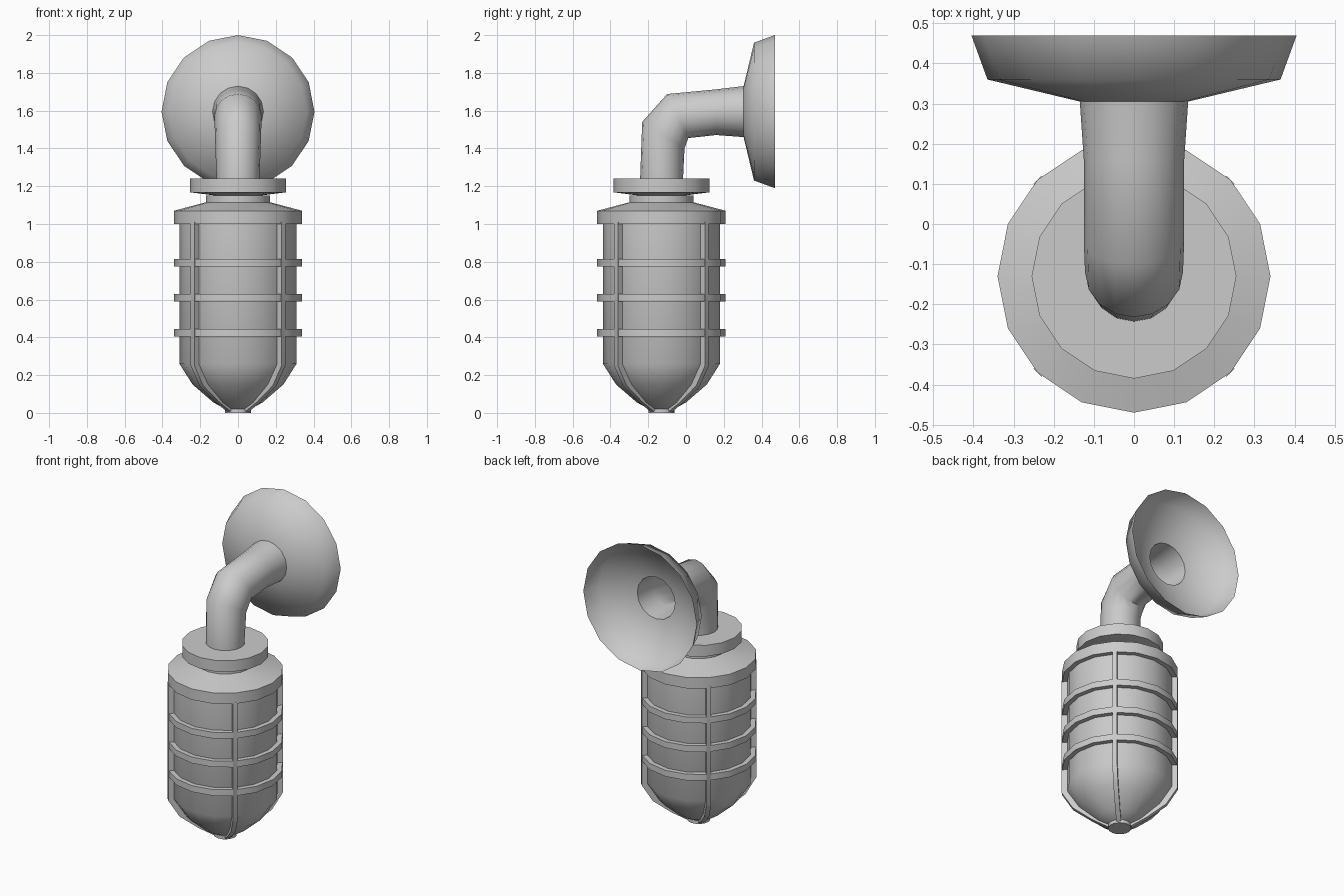
import bpy, bmesh, math
from mathutils import Vector, Matrix

if "Cube" in bpy.data.objects:
    bpy.data.objects.remove(bpy.data.objects["Cube"])

SIDES = 16
AXIS_Y = -0.13          # lamp body axis
ARM_Z = 1.595           # wall plate axis


def finish(name, bm, angle=40):
    bmesh.ops.remove_doubles(bm, verts=bm.verts, dist=1e-5)
    bmesh.ops.recalc_face_normals(bm, faces=bm.faces)
    me = bpy.data.meshes.new(name)
    bm.to_mesh(me)
    bm.free()
    me.shade_smooth()
    me.set_sharp_from_angle(angle=math.radians(angle))
    ob = bpy.data.objects.new(name, me)
    bpy.context.collection.objects.link(ob)
    return ob


def loft(name, rings, cap_ends=(False, False), loop=False, angle=40):
    """Skin a list of vertex rings."""
    bm = bmesh.new()
    vs = [[bm.verts.new(p) for p in r] for r in rings]
    pairs = list(zip(vs, vs[1:])) + ([(vs[-1], vs[0])] if loop else [])
    for a, b in pairs:
        n = len(a)
        for i in range(n):
            bm.faces.new((a[i], a[(i + 1) % n], b[(i + 1) % n], b[i]))
    for cap, ring in zip(cap_ends, (vs[0], vs[-1])):
        if cap:
            bm.faces.new(ring)
    return finish(name, bm, angle)


def circle(centre, u, v):
    """Ellipse ring spanned by two half-axis vectors."""
    return [Vector(centre) + Vector(u) * math.cos(t) + Vector(v) * math.sin(t)
            for t in (2 * math.pi * i / SIDES for i in range(SIDES))]


def lathe(name, profile, **kw):
    """Turn (radius, z) points around the lamp axis."""
    return loft(name, [circle((0, AXIS_Y, z), (r, 0, 0), (0, r, 0)) for r, z in profile], **kw)


# Glass jar with rounded bottom
dome = [(0.31, 0.26), (0.24, 0.15), (0.13, 0.055), (0.05, 0.012)]
lathe("glass_jar", [(0.31, 1.01)] + dome, cap_ends=(True, True))

# Cap, neck and flange
lathe("cap", [(0.30, 1.0), (0.34, 1.0), (0.34, 1.07), (0.17, 1.115), (0.17, 1.152),
              (0.115, 1.152), (0.255, 1.168), (0.255, 1.24), (0.10, 1.24)][:5],
      cap_ends=(True, True), angle=12 + 13)
lathe("flange", [(0.115, 1.15), (0.255, 1.168), (0.255, 1.24)], cap_ends=(True, True), angle=25)

# Cage hoops
for i, z in enumerate((0.795, 0.61, 0.425)):
    lathe(f"cage_hoop_{i + 1}", [(0.30, z - 0.02), (0.34, z - 0.02),
                                 (0.34, z + 0.02), (0.30, z + 0.02)], loop=True)

# Cage bars on the diagonals
outer = [(0.34, 1.01), (0.34, 0.25), (0.275, 0.145), (0.16, 0.06), (0.07, 0.008)]
inner = [(0.295, 1.01), (0.295, 0.27), (0.23, 0.165), (0.12, 0.07), (0.04, 0.03)]
for k in range(4):
    rot = Matrix.Translation((0, AXIS_Y, 0)) @ Matrix.Rotation(math.radians(45 + 90 * k), 4, 'Z')
    rings = [[rot @ Vector(p) for p in ((ro, -0.014, zo), (ro, 0.014, zo),
                                        (ri, 0.014, zi), (ri, -0.014, zi))]
             for (ro, zo), (ri, zi) in zip(outer, inner)]
    loft(f"cage_bar_{k + 1}", rings, cap_ends=(True, True))

# Bottom button of the cage
lathe("cage_button", [(0.068, 0.0), (0.068, 0.028)], cap_ends=(True, True))

# Bent arm: each section given by outer and inner side points (y, z) and half width
sections = [((-0.243, 1.235), (-0.016, 1.235), 0.114),
            ((-0.232, 1.54), (-0.008, 1.40), 0.122),
            ((-0.10, 1.688), (0.012, 1.455), 0.125),
            ((0.16, 1.713), (0.16, 1.471), 0.125),
            ((0.305, 1.73), (0.305, 1.46), 0.135)]
rings = []
for a, b, w in sections:
    a, b = Vector((0, *a)), Vector((0, *b))
    rings.append(circle((a + b) / 2, (w, 0, 0), (a - b) / 2))
loft("arm", rings, angle=60)

# Hollow wall plate, open at the back
loft("wall_plate", [circle((0, y, ARM_Z), (r, 0, 0), (0, 0, r))
                    for r, y in ((0.135, 0.305), (0.365, 0.36), (0.405, 0.47))], angle=65)
